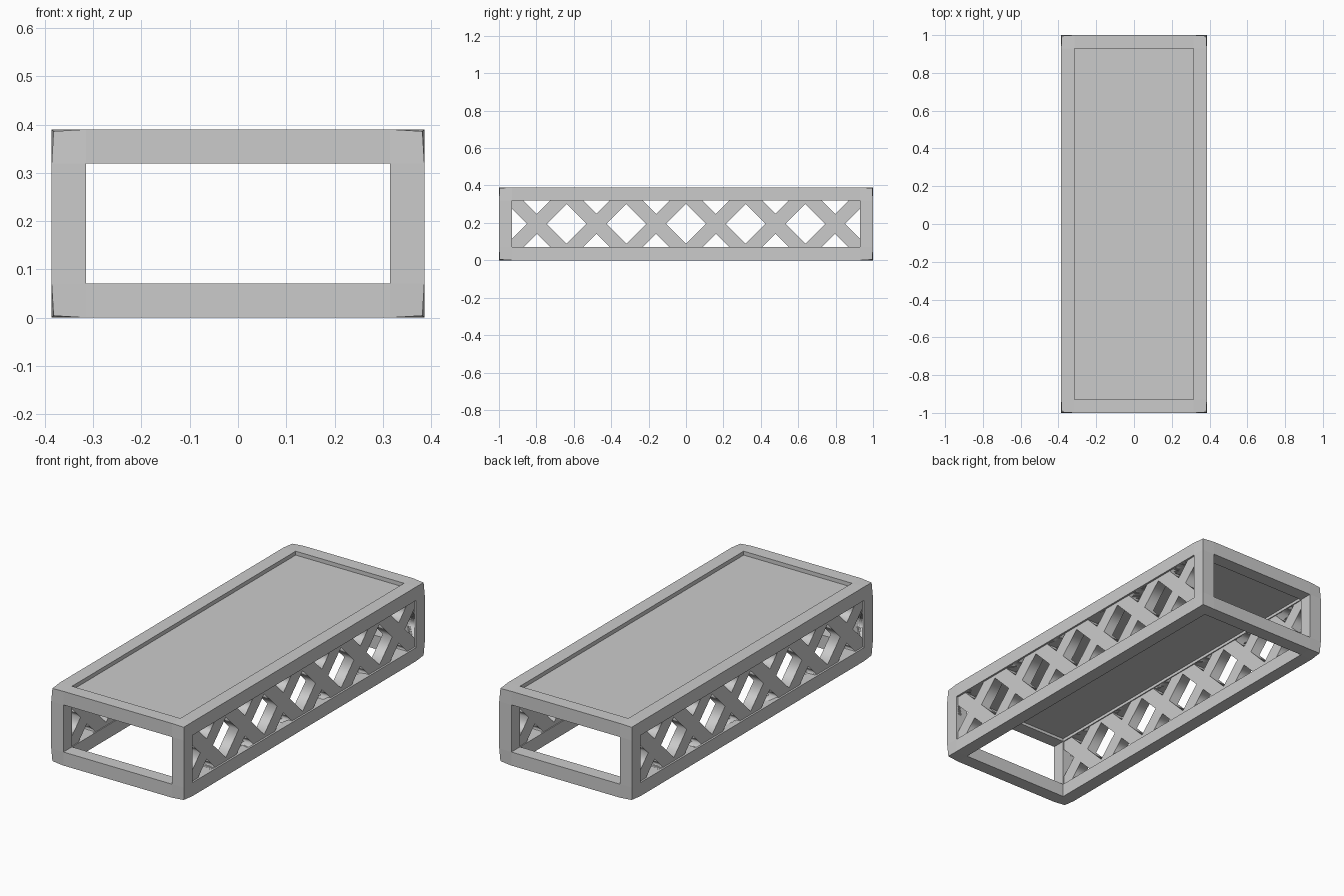
import bpy, bmesh
from math import radians
from itertools import product
from mathutils import Vector

if "Cube" in bpy.data.objects:
    bpy.data.objects.remove(bpy.data.objects["Cube"])

HX, HY, H, B = 0.386, 1.0, 0.39, 0.071   # half width, half length, height, beam size
MID = H / 2


def link(name, bm):
    mesh = bpy.data.meshes.new(name)
    bm.to_mesh(mesh)
    bm.free()
    obj = bpy.data.objects.new(name, mesh)
    bpy.context.collection.objects.link(obj)
    return obj


# Outer frame: twelve beams as cells of a 3x3x3 grid, welded, corners eased inward
def make_frame():
    axes = [(-h, -h + B, h - B, h) for h in (HX, HY, MID)]
    bm = bmesh.new()
    verts = {}

    def vert(i):
        if i not in verts:
            p = Vector([axes[a][i[a]] for a in range(3)])
            if all(k in (0, 3) for k in i):
                p -= Vector([0.004 if c > 0 else -0.004 for c in p])
            verts[i] = bm.verts.new(p + Vector((0, 0, MID)))
        return verts[i]

    solid = {c for c in product(range(3), repeat=3) if c.count(1) <= 1}
    for c in solid:
        for a in range(3):
            for side in (0, 1):
                n = list(c)
                n[a] += 1 if side else -1
                if tuple(n) in solid:
                    continue
                u, w = (a + 1) % 3, (a + 2) % 3
                loop = []
                for du, dw in ((0, 0), (1, 0), (1, 1), (0, 1)):
                    i = list(c)
                    i[a] += side
                    i[u] += du
                    i[w] += dw
                    loop.append(vert(tuple(i)))
                bm.faces.new(loop if side else loop[::-1])
    bmesh.ops.recalc_face_normals(bm, faces=bm.faces)
    return link("frame", bm)


# Recessed top panel, its rim tucked into the frame
def make_panel():
    bm = bmesh.new()
    bmesh.ops.create_cube(bm, size=1)
    for v in bm.verts:
        v.co.x *= 2 * (HX - B) + 0.02
        v.co.y *= 2 * (HY - B) + 0.02
        v.co.z = v.co.z * 0.035 + 0.352
    return link("top_panel", bm)


# Side lattice: a plate outline with diamond and triangle holes between six crosses
def make_lattice(name, x):
    pitch, arm = 0.319, 0.053
    hy, hz = HY - B, MID - B
    d = pitch / 2 - arm
    loops = [[(-hy - .02, -hz - .02), (hy + .02, -hz - .02),
              (hy + .02, hz + .02), (-hy - .02, hz + .02)]]
    for k in range(-2, 3):
        c = k * pitch
        loops.append([(c - d, 0), (c, -d), (c + d, 0), (c, d)])
    for k in range(6):
        c = (k - 2.5) * pitch
        for s in (-1, 1):
            loops.append([(c, s * arm), (c - hz + arm, s * hz), (c + hz - arm, s * hz)])
    tip = 2.5 * pitch + arm
    for s in (-1, 1):
        loops.append([(s * tip, 0), (s * hy, hy - tip), (s * hy, tip - hy)])

    cu = bpy.data.curves.new(name, 'CURVE')
    cu.dimensions = '2D'
    cu.fill_mode = 'BOTH'
    cu.extrude = 0.028
    for pts in loops:
        sp = cu.splines.new('POLY')
        sp.points.add(len(pts) - 1)
        for p, q in zip(sp.points, pts):
            p.co = (*q, 0, 1)
        sp.use_cyclic_u = True
    obj = bpy.data.objects.new(name, cu)
    obj.location = (x, 0, MID)
    obj.rotation_euler = (radians(90), 0, radians(90))
    bpy.context.collection.objects.link(obj)
    bpy.ops.object.select_all(action='DESELECT')
    obj.select_set(True)
    bpy.context.view_layer.objects.active = obj
    bpy.ops.object.convert(target='MESH')


make_frame()
make_panel()
for side, name in ((-1, "left_lattice"), (1, "right_lattice")):
    make_lattice(name, side * 0.348)
